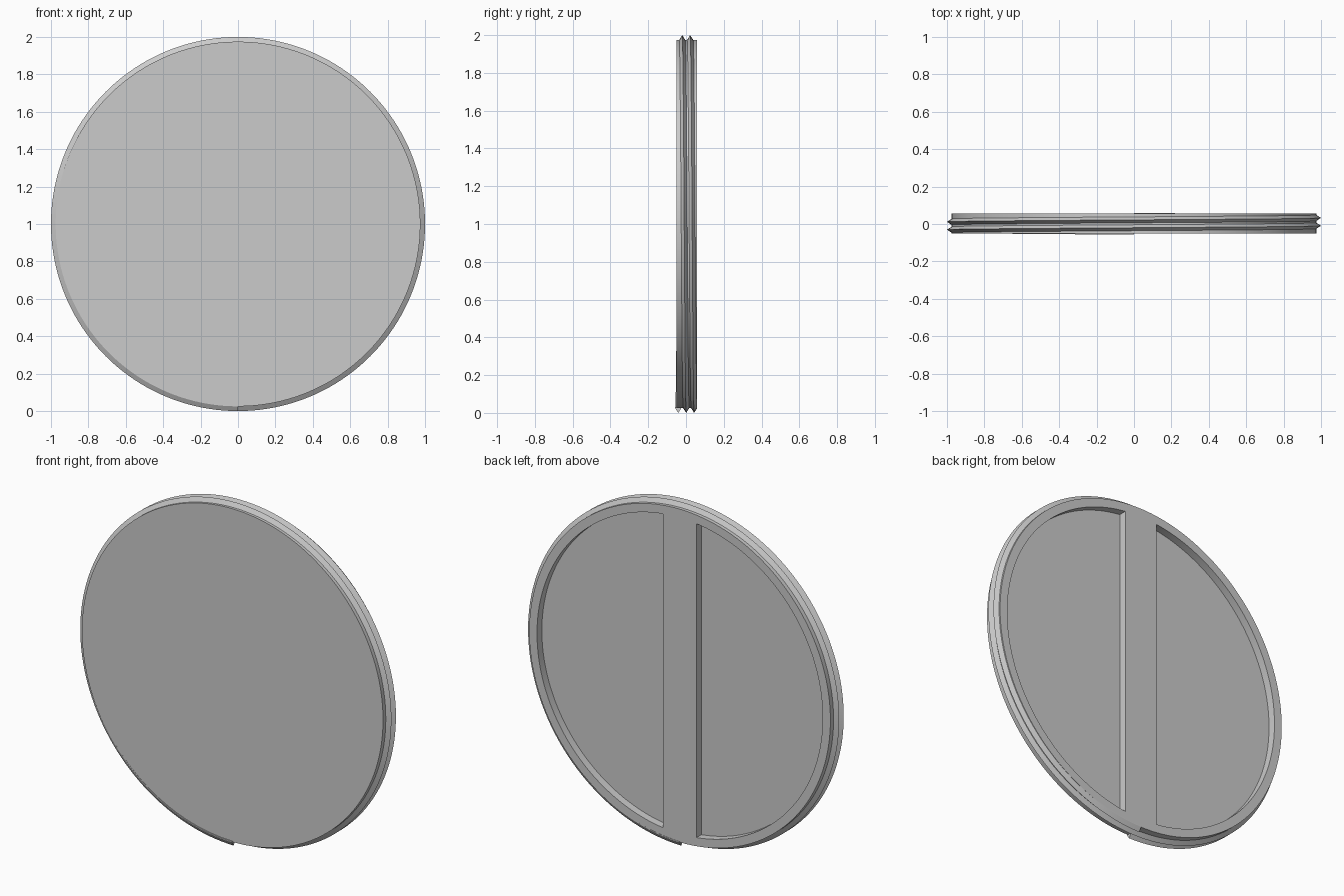
import bpy, bmesh
from math import sin, cos, pi, asin

cube = bpy.data.objects.get("Cube")
if cube:
    bpy.data.objects.remove(cube, do_unlink=True)

CENTRE_Z = 1.0
BODY_R, THREAD_R, POCKET_R = 0.975, 1.0, 0.925
FRONT, BACK, FLOOR = -0.051, 0.057, 0.012
BAR_HALF = 0.108
PITCH, TURNS, TOOTH_HALF, START = 0.042, 2, 0.016, -0.041
SEGMENTS = 160

grey = bpy.data.materials.new("plain grey")
grey.use_nodes = True
COLOUR = (0.6, 0.6, 0.6, 1)
grey.diffuse_color = COLOUR
grey.node_tree.nodes["Principled BSDF"].inputs["Base Color"].default_value = COLOUR


def finish(name, bm):
    bmesh.ops.recalc_face_normals(bm, faces=bm.faces)
    mesh = bpy.data.meshes.new(name)
    bm.to_mesh(mesh)
    bm.free()
    mesh.materials.append(grey)
    obj = bpy.data.objects.new(name, mesh)
    bpy.context.collection.objects.link(obj)
    return obj


def activate(obj):
    bpy.ops.object.select_all(action='DESELECT')
    obj.select_set(True)
    bpy.context.view_layer.objects.active = obj


def prism(name, outline, y0, y1):
    """Extrude an (x, z) outline along y."""
    bm = bmesh.new()
    face = bm.faces.new([bm.verts.new((x, y0, z)) for x, z in outline])
    top = bmesh.ops.extrude_face_region(bm, geom=[face])
    verts = [v for v in top["geom"] if isinstance(v, bmesh.types.BMVert)]
    bmesh.ops.translate(bm, verts=verts, vec=(0, y1 - y0, 0))
    return finish(name, bm)


def arc(radius, a0, a1, count):
    return [(radius * cos(a0 + (a1 - a0) * i / count),
             CENTRE_Z + radius * sin(a0 + (a1 - a0) * i / count))
            for i in range(count + 1)]


# Solid disc
body = prism("disc_body", arc(BODY_R, 0, 2 * pi, SEGMENTS)[:-1], FRONT, BACK)

# Two D-shaped pockets in the back, leaving a central grip bar
limit = pi / 2 - asin(BAR_HALF / POCKET_R)
for side in (0, pi):
    cutter = prism("pocket_cutter",
                   arc(POCKET_R, side - limit, side + limit, SEGMENTS // 2),
                   FLOOR, BACK + 0.1)
    cutter.hide_render = True
    cut = body.modifiers.new("pocket", 'BOOLEAN')
    cut.operation, cut.solver, cut.object = 'DIFFERENCE', 'EXACT', cutter
    activate(body)
    bpy.ops.object.modifier_apply(modifier=cut.name)
    bpy.data.objects.remove(cutter, do_unlink=True)

# Helical screw thread, starting and ending abruptly at the bottom
bm = bmesh.new()
profile = ((BODY_R - 0.005, -TOOTH_HALF), (BODY_R, -TOOTH_HALF), (THREAD_R, 0),
           (BODY_R, TOOTH_HALF), (BODY_R - 0.005, TOOTH_HALF))
rings = []
for i in range(TURNS * SEGMENTS + 1):
    turn = i / SEGMENTS
    a = -pi / 2 - 2 * pi * turn
    rings.append([bm.verts.new((r * cos(a), START + PITCH * turn + dy,
                                CENTRE_Z + r * sin(a))) for r, dy in profile])
for a, b in zip(rings, rings[1:]):
    for k in range(len(profile)):
        n = (k + 1) % len(profile)
        bm.faces.new((a[k], a[n], b[n], b[k]))
bm.faces.new(rings[0])
bm.faces.new(rings[-1])
thread = finish("screw_thread", bm)

for obj in (body, thread):
    activate(obj)
    bpy.ops.object.shade_smooth_by_angle(angle=pi / 6)
